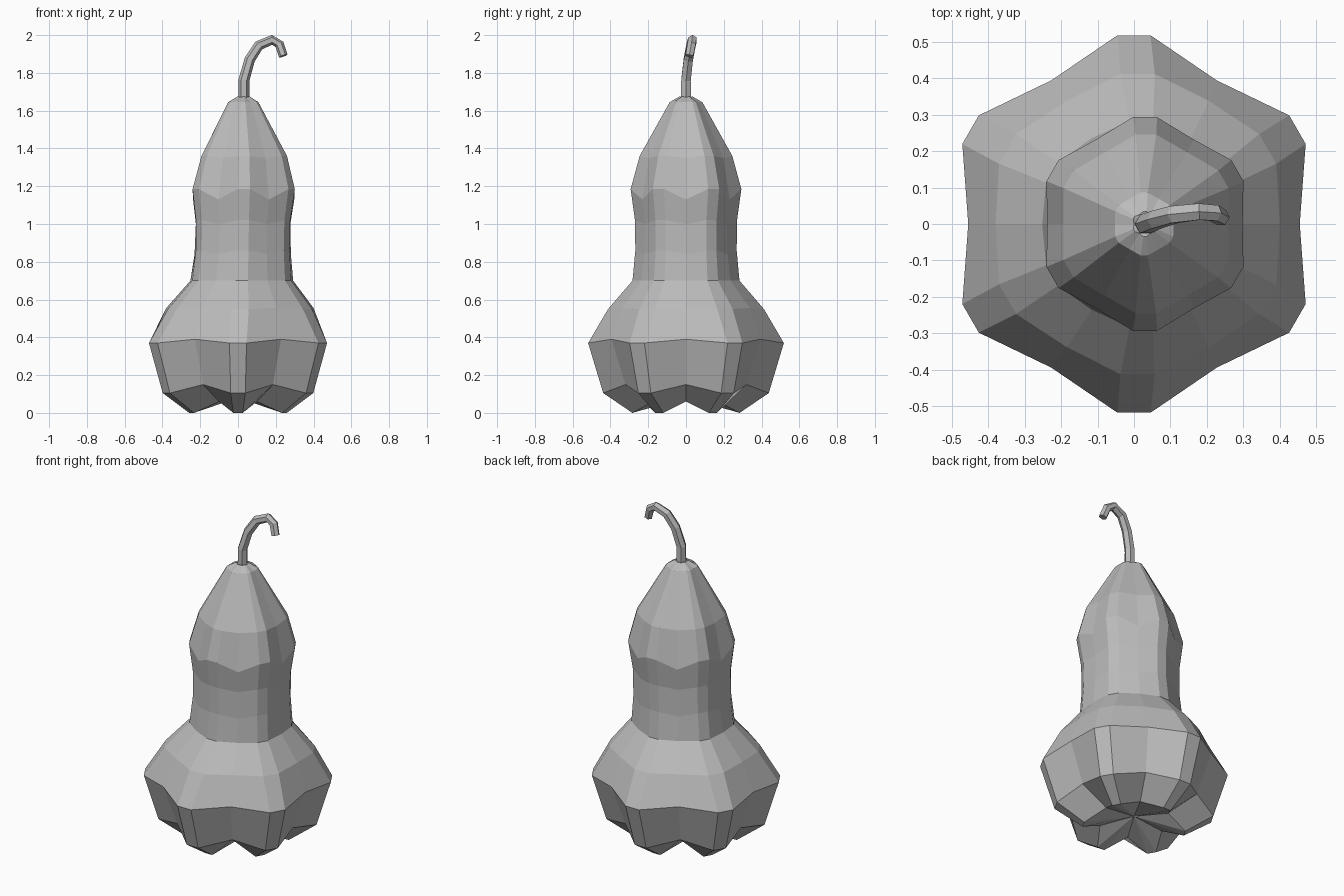
import bpy, bmesh
from math import sin, cos, radians
from mathutils import Vector

cube = bpy.data.objects.get("Cube")
if cube:
    bpy.data.objects.remove(cube)

grey = bpy.data.materials.new("plain grey")
grey.use_nodes = True
colour = (0.5, 0.5, 0.5, 1)
grey.diffuse_color = colour
grey.node_tree.nodes["Principled BSDF"].inputs["Base Color"].default_value = colour

# Each ring: lobe radius, lobe height, valley radius, valley height, x shift
RINGS = [
    (0.285, 0.00, 0.20, 0.06, 0.0),
    (0.44, 0.105, 0.37, 0.15, 0.0),
    (0.52, 0.37, 0.455, 0.39, 0.0),
    (0.415, 0.55, 0.39, 0.555, 0.01),
    (0.285, 0.70, 0.272, 0.70, 0.02),
    (0.27, 0.86, 0.255, 0.84, 0.025),
    (0.272, 1.02, 0.25, 1.0, 0.027),
    (0.295, 1.185, 0.268, 1.13, 0.03),
    (0.247, 1.36, 0.227, 1.35, 0.033),
    (0.087, 1.645, 0.08, 1.645, 0.028),
    (0.035, 1.675, 0.03, 1.67, 0.03),
]


def gourd_body():
    """Six-lobed body: every lobe has two ridge edges and a valley beside it."""
    bm = bmesh.new()
    rows = []
    for lobe_r, lobe_z, valley_r, valley_z, shift in RINGS:
        half = 5 if lobe_z < 0.5 else 6.5
        row = []
        for k in range(6):
            for turn, r, z in ((-half, lobe_r, lobe_z), (half, lobe_r, lobe_z),
                               (30, valley_r, valley_z)):
                a = radians(30 + 60 * k + turn)
                row.append(bm.verts.new((shift + r * cos(a), r * sin(a), z)))
        rows.append(row)
    n = len(rows[0])
    for low, high in zip(rows, rows[1:]):
        for i in range(n):
            j = (i + 1) % n
            bm.faces.new((low[i], low[j], high[j], high[i]))
    # Close the underside and crown with fans
    bottom = bm.verts.new((0, 0, 0.08))
    top = bm.verts.new((0.03, 0, 1.665))
    for i in range(n):
        j = (i + 1) % n
        bm.faces.new((rows[0][j], rows[0][i], bottom))
        bm.faces.new((rows[-1][i], rows[-1][j], top))
    bmesh.ops.recalc_face_normals(bm, faces=bm.faces)
    return bm


def stem():
    """Six-sided hooked stem swept along a short path."""
    path = [Vector(p) for p in (
        (0.031, 0, 1.64), (0.031, 0, 1.76), (0.062, 0.012, 1.87),
        (0.11, 0.026, 1.945), (0.18, 0.034, 1.975),
        (0.22, 0.03, 1.95), (0.24, 0.018, 1.89))]
    bm = bmesh.new()
    rows = []
    for i, p in enumerate(path):
        along = (path[min(i + 1, len(path) - 1)] - path[max(i - 1, 0)]).normalized()
        side = along.cross(Vector((0, 1, 0))).normalized()
        other = along.cross(side)
        r = 0.03 - 0.001 * i
        rows.append([bm.verts.new(p + r * (side * cos(radians(60 * k))
                                           + other * sin(radians(60 * k))))
                     for k in range(6)])
    for low, high in zip(rows, rows[1:]):
        for k in range(6):
            m = (k + 1) % 6
            bm.faces.new((low[k], low[m], high[m], high[k]))
    bm.faces.new(rows[0])
    bm.faces.new(rows[-1])
    bmesh.ops.recalc_face_normals(bm, faces=bm.faces)
    return bm


for name, bm in (("gourd_body", gourd_body()), ("stem", stem())):
    mesh = bpy.data.meshes.new(name)
    bm.to_mesh(mesh)
    bm.free()
    mesh.materials.append(grey)
    bpy.context.collection.objects.link(bpy.data.objects.new(name, mesh))
